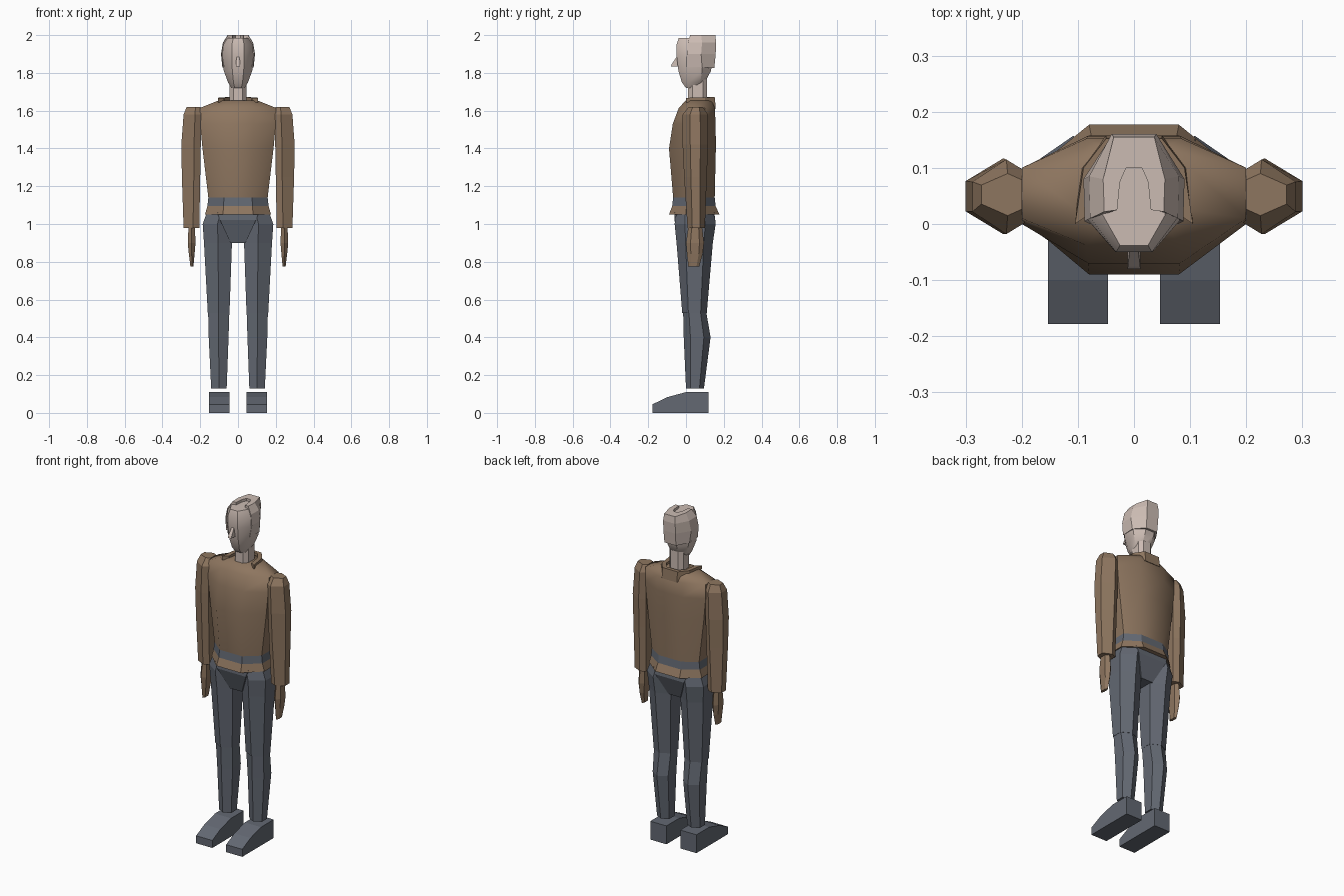
import bpy, bmesh, math


def material(name, rgb):
    m = bpy.data.materials.new(name)
    m.diffuse_color = (*rgb, 1)
    return m


BROWN = material("brown_knit", (0.27, 0.18, 0.115))
SLATE = material("slate_cloth", (0.125, 0.14, 0.17))
SKIN = material("pale_skin", (0.60, 0.50, 0.45))


def loft(name, rings, mat, mirror=False, smooth=0):
    """Skin a list of equal-length point rings and cap both ends."""
    bm = bmesh.new()
    rows = [[bm.verts.new(p) for p in r] for r in rings]
    n = len(rows[0])
    for a, b in zip(rows, rows[1:]):
        for i in range(n):
            j = (i + 1) % n
            bm.faces.new((a[i], a[j], b[j], b[i]))
    bm.faces.new(rows[0])
    bm.faces.new(rows[-1])
    bmesh.ops.recalc_face_normals(bm, faces=bm.faces)
    me = bpy.data.meshes.new(name)
    bm.to_mesh(me)
    bm.free()
    ob = bpy.data.objects.new(name, me)
    bpy.context.collection.objects.link(ob)
    me.materials.append(mat)
    if mirror:
        ob.modifiers.new("mirror", 'MIRROR').use_mirror_merge = False
    if smooth:
        bpy.ops.object.select_all(action='DESELECT')
        bpy.context.view_layer.objects.active = ob
        ob.select_set(True)
        bpy.ops.object.shade_smooth_by_angle(angle=math.radians(smooth))
    return ob


def octagon(z, w, n, f, sf, sb, b):
    """Half width, narrow half width, then y of front, sides and back."""
    right = [(n, f, z), (w, sf, z), (w, sb, z), (n, b, z)]
    return right + [(-x, y, z) for x, y, z in reversed(right)]


def hexagon(z, xi, xo, y0, y1, ridge=0.5, inner=0.55, outer=0.5):
    """Limb section with ridges at front and back, flats inside and outside."""
    xm, c, h = xi + ridge * (xo - xi), (y0 + y1) / 2, (y1 - y0) / 2
    return [(xm, y0, z), (xo, c - h * outer, z), (xo, c + h * outer, z),
            (xm, y1, z), (xi, c + h * inner, z), (xi, c - h * inner, z)]


def box(z, x0, x1, y0, y1):
    return [(x0, y0, z), (x1, y0, z), (x1, y1, z), (x0, y1, z)]


def horseshoe(name, stations, mat, smooth=0):
    """Band open at the front, from cross-sections on the right side."""
    left = [[(-x, y, z) for x, y, z in s] for s in reversed(stations)]
    return loft(name, stations + left, mat, smooth=smooth)


# Sweater body, belt and hem
hem_low = octagon(1.05, .175, .08, -.09, 0, .10, .177)
belt_low = octagon(1.095, .162, .076, -.073, 0, .10, .157)
belt_top = octagon(1.14, .157, .075, -.068, 0, .10, .152)
loft("sweater_hem", [hem_low, belt_low], BROWN, smooth=30)
loft("belt", [belt_low, belt_top], SLATE, smooth=30)
loft("sweater_body", [
    belt_top,
    octagon(1.40, .188, .08, -.09, 0, .10, .158),
    octagon(1.53, .20, .082, -.07, 0, .10, .157),
    octagon(1.615, .20, .085, -.038, .01, .10, .152),
    octagon(1.655, .10, .05, .0, .025, .10, .135)], BROWN, smooth=50)

# Collar around the back of the neck
horseshoe("collar", [
    [(.105, .0, 1.645), (.105, .0, 1.668), (.075, .02, 1.668), (.075, .02, 1.64)],
    [(.095, .10, 1.635), (.09, .10, 1.67), (.068, .09, 1.67), (.068, .09, 1.63)],
    [(.05, .158, 1.61), (.05, .152, 1.672), (.04, .13, 1.672), (.04, .13, 1.62)],
], BROWN)

# Sleeves and hands
loft("sleeve", [
    hexagon(0.98, .205, .288, .008, .10, .4, .7, .45),
    hexagon(1.25, .20, .297, -.01, .11, .35, .7, .4),
    hexagon(1.42, .197, .30, -.018, .117, .35, .7, .4),
    hexagon(1.58, .195, .288, -.018, .115, .35, .7, .4),
    hexagon(1.62, .20, .272, .015, .09, .35, .7, .45)], BROWN, mirror=True)
loft("hand", [
    hexagon(0.985, .228, .262, .012, .085),
    hexagon(0.90, .225, .266, .0, .095),
    hexagon(0.84, .23, .260, .005, .088),
    hexagon(0.775, .236, .252, .012, .07)], BROWN, mirror=True)

# Trousers
loft("trouser_seat", [box(.90, -.04, .04, -.02, .11),
                      box(1.02, -.095, .095, -.062, .155),
                      box(1.06, -.11, .11, -.06, .15)], SLATE)
knee = hexagon(.53, .045, .16, -.02, .11)
loft("thigh", [
    knee,
    hexagon(.90, .032, .18, -.05, .142),
    hexagon(1.00, .03, .187, -.06, .157),
    hexagon(1.06, .02, .165, -.055, .15)], SLATE, mirror=True)
loft("shin", [
    hexagon(.13, .06, .142, .0, .095),
    hexagon(.40, .05, .155, -.012, .13),
    hexagon(.53, .046, .158, -.015, .108)], SLATE, mirror=True)

# Shoes: side profile extruded across
shoe = [(-.178, 0), (.12, 0), (.12, .11), (0, .11), (-.10, .083), (-.178, .045)]
loft("shoe", [[(x, y, z) for y, z in shoe] for x in (.046, .153)],
     SLATE, mirror=True)

# Neck, head and nose
loft("neck", [octagon(1.63, .045, .025, .01, .035, .09, .11),
              octagon(1.80, .045, .025, .01, .035, .09, .11)], SKIN)
loft("head", [
    octagon(1.72, .035, .018, .0, .015, .04, .06),
    octagon(1.75, .053, .024, -.022, .015, .075, .10),
    octagon(1.81, .075, .03, -.04, .01, .085, .132),
    octagon(1.89, .085, .033, -.05, .01, .085, .145),
    octagon(1.95, .077, .032, -.05, .01, .085, .145),
    octagon(1.985, .055, .025, -.038, .015, .08, .125)], SKIN, smooth=40)
loft("nose", [box(1.833, -.012, .012, -.08, -.03),
              box(1.845, -.011, .011, -.076, -.03),
              box(1.885, -.008, .008, -.05, -.03)], SKIN)

# Hair wrapping the sides and back, open over the forehead
horseshoe("hair", [
    [(.078, .0, 1.83), (.088, .005, 1.90), (.078, .01, 1.96),
     (.053, .022, 2.0), (.03, .025, 2.0), (.03, .025, 1.95), (.06, .02, 1.83)],
    [(.083, .085, 1.83), (.09, .08, 1.90), (.08, .085, 1.96),
     (.055, .08, 2.0), (.025, .075, 2.0), (.025, .075, 1.95), (.06, .07, 1.83)],
    [(.038, .15, 1.825), (.04, .157, 1.90), (.04, .16, 1.96),
     (.036, .155, 2.0), (.014, .10, 2.0), (.014, .10, 1.95), (.03, .11, 1.83)],
], SKIN)
